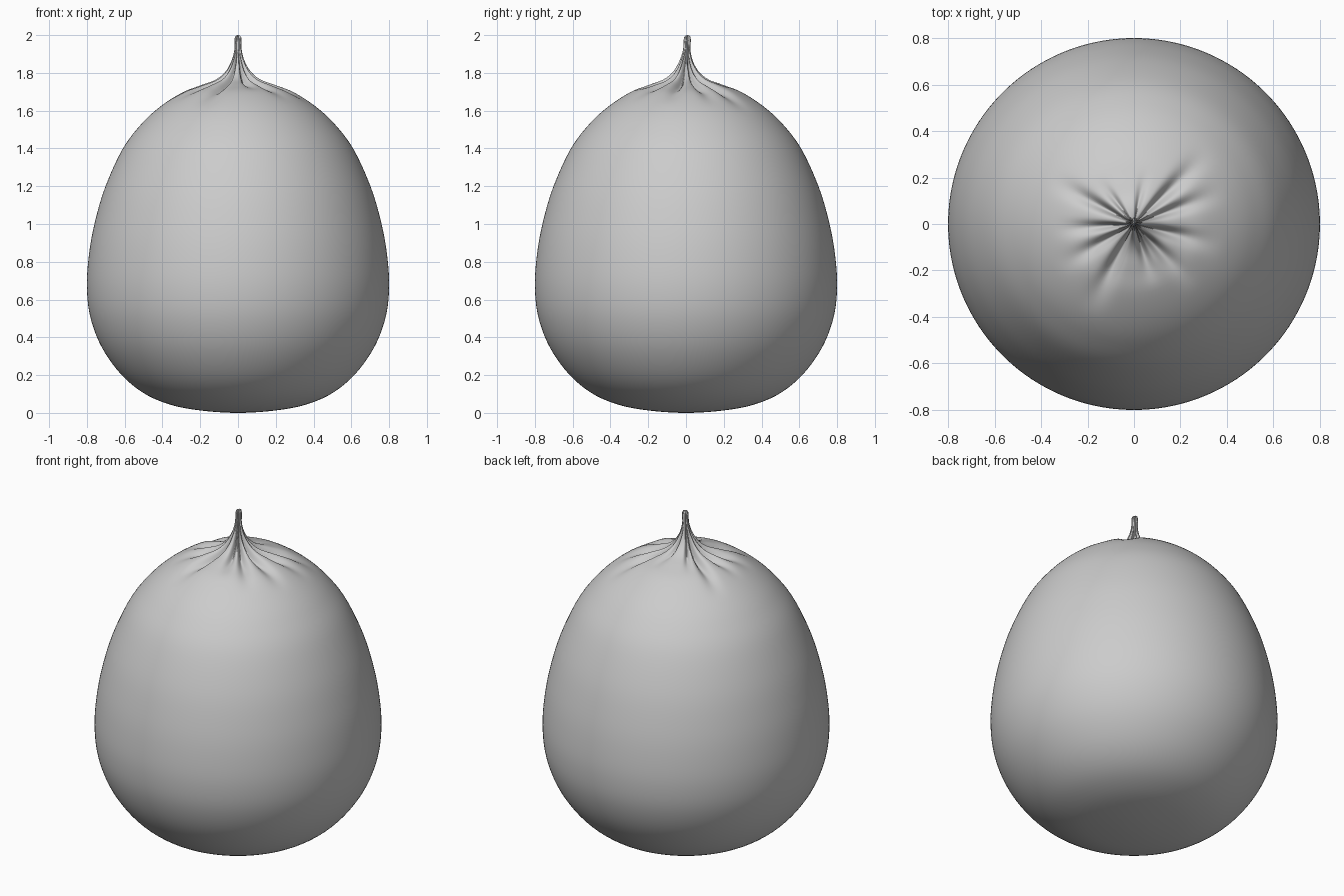
import bpy, bmesh, math
from mathutils import Vector

cube = bpy.data.objects.get("Cube")
if cube:
    bpy.data.objects.remove(cube, do_unlink=True)

SEGMENTS = 180
STEPS = 5

# Outline from the base centre up to the tip of the stem (radius, height)
PROFILE = [(0, 0), (0.2, 0.013), (0.36, 0.044), (0.5, 0.105), (0.62, 0.205),
           (0.72, 0.345), (0.78, 0.5), (0.8, 0.66), (0.79, 0.83), (0.76, 1.0),
           (0.705, 1.19), (0.615, 1.39), (0.52, 1.52), (0.42, 1.615),
           (0.3, 1.695), (0.2, 1.735), (0.12, 1.765), (0.07, 1.805),
           (0.037, 1.86), (0.02, 1.92), (0.019, 1.97), (0.015, 1.993), (0, 2.0)]

# Gathered folds: direction in degrees, width in degrees, depth, reach
FOLDS = [(44, 7, 0.045, 0.46), (20, 7, 0.04, 0.42), (-14, 8, 0.04, 0.4),
         (-46, 8, 0.035, 0.38), (-72, 8, 0.035, 0.28), (-117, 8, 0.045, 0.44),
         (-150, 8, 0.04, 0.38), (-176, 7, 0.035, 0.36), (152, 7, 0.04, 0.42),
         (128, 6, 0.025, 0.25), (78, 7, 0.02, 0.25)]


def smooth_path(points):
    """Catmull-Rom curve through the outline points."""
    pts = [Vector(p) for p in points]
    pts = [Vector((-pts[1].x, pts[1].y))] + pts + [Vector((-pts[-2].x, pts[-2].y))]
    path = []
    for a, b, c, d in zip(pts, pts[1:], pts[2:], pts[3:]):
        for i in range(STEPS):
            t = i / STEPS
            path.append(0.5 * (2 * b + (c - a) * t + (2 * a - 5 * b + 4 * c - d) * t * t
                               + (3 * b - a - 3 * c + d) * t ** 3))
    return path[1:]


def fold_depth(radius, angle):
    """How far the skin sinks at this place on the shoulder."""
    total = 0
    for direction, width, depth, reach in FOLDS:
        if radius >= reach:
            continue
        diff = (math.degrees(angle) - direction + 180) % 360 - 180
        fade = math.sin(math.pi * (radius / reach) ** 0.55) ** 1.5
        total += depth * fade * math.exp(-(diff / width) ** 2)
    return total


# Lathe the outline, pressing the folds into the shoulder
bm = bmesh.new()
rings = []
for p in smooth_path(PROFILE):
    ring = []
    for i in range(SEGMENTS):
        angle = 2 * math.pi * i / SEGMENTS
        sink = fold_depth(p.x, angle) if p.y > 1.4 else 0
        r = p.x - min(0.3 * sink, 0.25 * p.x)
        lean = 0.008 * max(0, (p.y - 1.85) / 0.15)
        ring.append(bm.verts.new((r * math.cos(angle), r * math.sin(angle) + lean,
                                  p.y - sink)))
    rings.append(ring)
for low, high in zip(rings, rings[1:]):
    for i in range(SEGMENTS):
        j = (i + 1) % SEGMENTS
        bm.faces.new((low[i], low[j], high[j], high[i]))

# Close the base and the stem tip
bm.faces.new(rings[0][::-1])
bm.faces.new(rings[-1])
bmesh.ops.recalc_face_normals(bm, faces=bm.faces)
for face in bm.faces:
    face.smooth = True

mesh = bpy.data.meshes.new("fruit_body")
bm.to_mesh(mesh)
bm.free()
body = bpy.data.objects.new("fruit_body", mesh)
bpy.context.collection.objects.link(body)

# Plain grey skin
grey = bpy.data.materials.new("plain_grey")
grey.use_nodes = True
colour = (0.6, 0.6, 0.6, 1)
grey.diffuse_color = colour
grey.node_tree.nodes["Principled BSDF"].inputs["Base Color"].default_value = colour
mesh.materials.append(grey)
